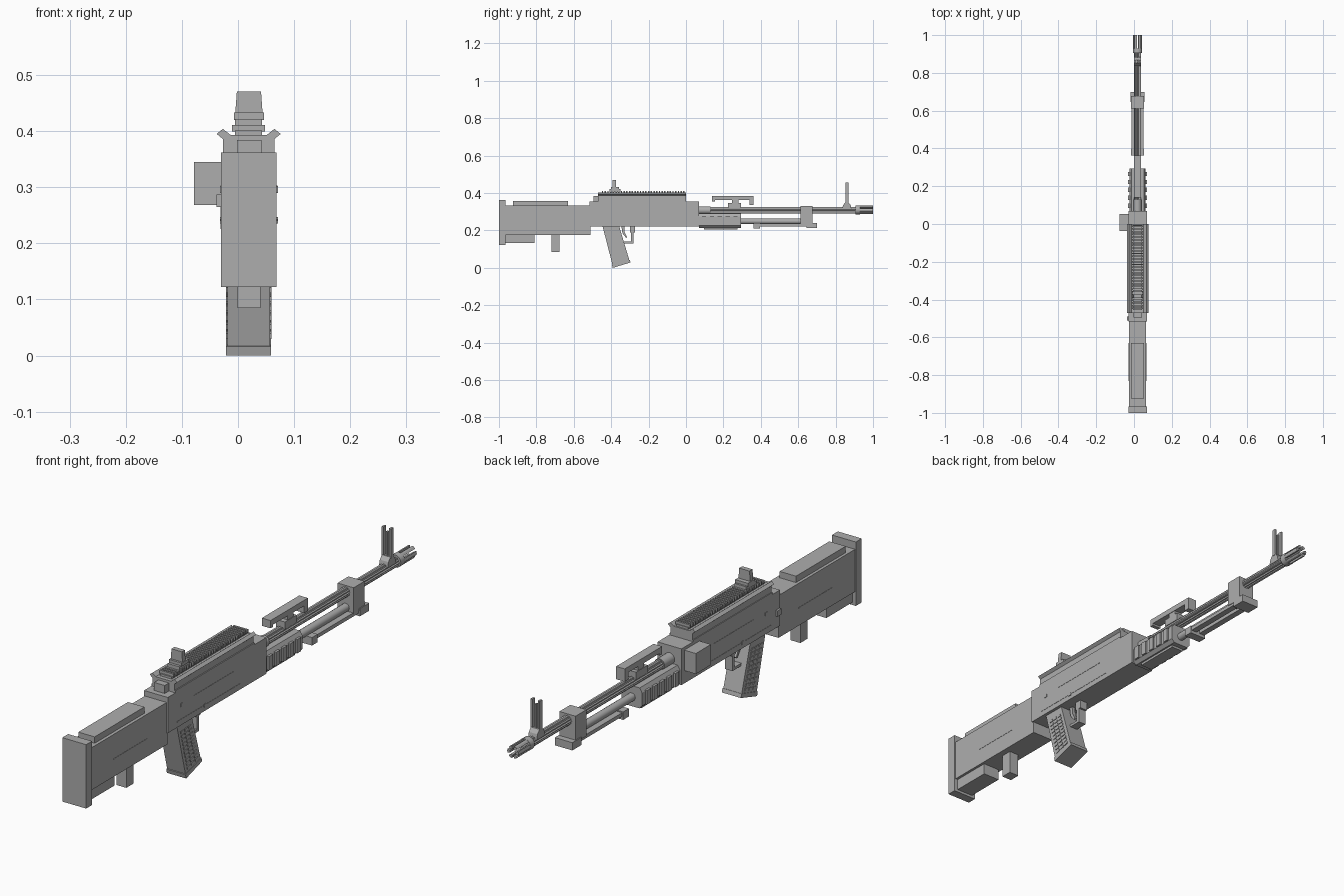
import bpy, bmesh, math

CX = 0.019  # centre line of the long body
grey = bpy.data.materials.new("gunmetal_grey")
grey.diffuse_color = (0.42, 0.42, 0.42, 1)


def finish(name, bm):
    bmesh.ops.recalc_face_normals(bm, faces=bm.faces)
    me = bpy.data.meshes.new(name)
    bm.to_mesh(me)
    bm.free()
    me.materials.append(grey)
    ob = bpy.data.objects.new(name, me)
    bpy.context.collection.objects.link(ob)
    return ob


def add_prism(bm, pts, a, b, axis):
    """Extrude a profile from a to b; profile is (y,z) for axis x, (x,z) for axis y."""
    def place(p, t):
        return (t, p[0], p[1]) if axis == "x" else (p[0], t, p[1])
    lo = [bm.verts.new(place(p, a)) for p in pts]
    hi = [bm.verts.new(place(p, b)) for p in pts]
    bm.faces.new(lo)
    bm.faces.new(hi[::-1])
    n = len(pts)
    for i in range(n):
        j = (i + 1) % n
        bm.faces.new((lo[i], hi[i], hi[j], lo[j]))


def prism(name, pts, a, b, axis="x"):
    bm = bmesh.new()
    add_prism(bm, pts, a, b, axis)
    return finish(name, bm)


def boxes(name, *bounds):
    """One object made of boxes given as (x0, x1, y0, y1, z0, z1)."""
    bm = bmesh.new()
    for x0, x1, y0, y1, z0, z1 in bounds:
        add_prism(bm, [(y0, z0), (y1, z0), (y1, z1), (y0, z1)], x0, x1, "x")
    return finish(name, bm)


def ring(r, z, n, r2=None):
    r2 = r2 or r
    return [(CX + (r2 if i % 2 else r) * math.cos(2 * math.pi * i / n),
             z + (r2 if i % 2 else r) * math.sin(2 * math.pi * i / n)) for i in range(n)]


# Stock
boxes("butt_plate", (-0.03, 0.069, -1, -0.965, 0.122, 0.362))
boxes("stock", (-0.027, 0.064, -0.965, -0.51, 0.175, 0.334))
prism("cheek_pad", [(-0.925, 0.33), (-0.63, 0.33), (-0.63, 0.358), (-0.925, 0.358)], -0.016, 0.052)
boxes("stock_lower_pad", (-0.016, 0.054, -0.965, -0.81, 0.132, 0.178))
boxes("stock_peg", (-0.001, 0.04, -0.72, -0.677, 0.085, 0.178))

# Receiver
prism("receiver", [(-0.515, 0.22), (0.07, 0.22), (0.07, 0.356), (0, 0.356), (0, 0.362),
                   (-0.47, 0.362), (-0.47, 0.354), (-0.515, 0.354)], -0.03, 0.069)
boxes("receiver_rear_block", (-0.002, 0.042, -0.495, -0.465, 0.35, 0.384))
prism("top_cover", [(-0.027, 0.355), (0.065, 0.355), (0.065, 0.386), (0.076, 0.395), (0.065, 0.404),
                    (0.051, 0.393), (-0.013, 0.393), (-0.027, 0.404), (-0.038, 0.395), (-0.027, 0.386)],
      -0.47, 0, "y")
boxes("feed_box", (-0.078, -0.028, -0.037, 0.053, 0.268, 0.345))
boxes("side_tab", (-0.038, -0.028, -0.512, -0.49, 0.265, 0.287))
boxes("side_pins", *[(-0.032, 0.071, y, y + 0.014, z, z + 0.012)
                     for y, z in ((-0.44, 0.29), (-0.3, 0.235))])
boxes("side_grooves", (-0.031, 0.07, -0.36, -0.12, 0.3, 0.303),
      (-0.031, 0.07, -0.46, -0.08, 0.24, 0.243),
      (-0.028, 0.065, -0.83, -0.63, 0.24, 0.243))

# Ridged top rail
boxes("rail_base", (-0.005, 0.043, -0.455, -0.005, 0.39, 0.401))
boxes("rail_ridges", *[(-0.011, 0.048, -0.45 + i * 0.0145, -0.4425 + i * 0.0145, 0.399, 0.411)
                       for i in range(31)])

# Rear sight
boxes("rear_sight_base", (-0.005, 0.043, -0.41, -0.35, 0.405, 0.422),
      (-0.007, 0.046, -0.4, -0.357, 0.42, 0.433))
prism("rear_sight_blade", [(-0.005, 0.43), (0.044, 0.43), (0.041, 0.471), (-0.002, 0.471)],
      -0.392, -0.374, "y")

# Pistol grip: slanted body, foot plate and rows of raised studs
def grip_point(u, v):
    """u runs back to front, v runs top to bottom along the slanted side."""
    top = (-0.446 + 0.089 * u, 0.222)
    low = (-0.39 + 0.09 * u, 0.004 + 0.027 * u)
    return tuple(top[k] + (low[k] - top[k]) * v for k in (0, 1))


def grip_quad(u0, u1, v0, v1):
    return [grip_point(u0, v0), grip_point(u1, v0), grip_point(u1, v1), grip_point(u0, v1)]


prism("pistol_grip", grip_quad(0, 1, 0, 0.97), -0.019, 0.057)
prism("grip_foot", grip_quad(-0.03, 1.03, 0.94, 1.015), -0.021, 0.059)
bm = bmesh.new()
for r in range(10):
    for c in range(3):
        u, v = 0.14 + 0.26 * c, 0.16 + 0.077 * r
        add_prism(bm, grip_quad(u, u + 0.19, v, v + 0.045), -0.0215, 0.0595, "x")
finish("grip_studs", bm)

# Trigger and guard
boxes("trigger_guard", (0.003, 0.035, -0.345, -0.28, 0.13, 0.14),
      (0.003, 0.035, -0.293, -0.28, 0.13, 0.19), (0.003, 0.035, -0.3, -0.272, 0.188, 0.222))
prism("trigger", [(-0.345, 0.222), (-0.33, 0.222), (-0.328, 0.19), (-0.315, 0.165),
                  (-0.32, 0.16), (-0.34, 0.185)], 0.012, 0.026)

# Handguard with upright ribs
prism("handguard", [(-0.012, 0.214), (0.05, 0.214), (0.062, 0.226), (0.062, 0.275), (0.052, 0.291),
                    (-0.014, 0.291), (-0.024, 0.275), (-0.024, 0.226)], 0.07, 0.295, "y")
boxes("handguard_ribs", *[(-0.031, 0.069, 0.085 + i * 0.042, 0.108 + i * 0.042, 0.226, 0.278)
                          for i in range(5)])
boxes("handguard_floor", (-0.006, 0.044, 0.095, 0.275, 0.205, 0.216))

# Barrel and gas tube
prism("barrel", ring(0.0185, 0.308, 24, 0.015), 0.06, 0.92, "y")
prism("gas_tube", ring(0.015, 0.249, 16), 0.28, 0.62, "y")
prism("barrel_collar", ring(0.021, 0.308, 16), 0.07, 0.13, "y")

# Open pronged muzzle
prism("muzzle_collar", ring(0.024, 0.31, 16), 0.905, 0.93, "y")
bm = bmesh.new()
for i in range(6):
    a = math.pi / 3 * i
    pts = [(CX + r * math.cos(a + d), 0.31 + r * math.sin(a + d))
           for r, d in ((0.012, -0.3), (0.023, -0.33), (0.024, 0), (0.023, 0.33), (0.012, 0.3))]
    add_prism(bm, pts, 0.925, 1.0, "y")
finish("muzzle_prongs", bm)

# Gas block and folded support under the barrel
boxes("gas_block", (-0.015, 0.052, 0.612, 0.677, 0.232, 0.331))
boxes("support_hinge", (-0.018, 0.055, 0.645, 0.7, 0.212, 0.241))
boxes("support_legs", (-0.012, 0.012, 0.38, 0.66, 0.222, 0.236),
      (0.026, 0.05, 0.38, 0.66, 0.222, 0.236))
boxes("support_foot", (-0.016, 0.054, 0.362, 0.396, 0.21, 0.24))

# Carry handle
boxes("carry_handle", (0.001, 0.037, 0.14, 0.362, 0.363, 0.384),
      (0.001, 0.037, 0.34, 0.362, 0.336, 0.384), (0.001, 0.037, 0.14, 0.155, 0.355, 0.384),
      (0.003, 0.035, 0.245, 0.28, 0.34, 0.365), (0.001, 0.037, 0.225, 0.295, 0.318, 0.346))

# Front sight with three posts
prism("front_sight_base", [(0.835, 0.315), (0.885, 0.315), (0.88, 0.336), (0.868, 0.35),
                           (0.852, 0.35), (0.84, 0.336)], 0.001, 0.037)
boxes("front_sight_posts", (0.0, 0.008, 0.853, 0.868, 0.345, 0.456),
      (0.03, 0.038, 0.853, 0.868, 0.345, 0.456), (0.0155, 0.0225, 0.856, 0.865, 0.345, 0.44))

# Soften only the round tube
for name in ("gas_tube", "barrel_collar", "muzzle_collar"):
    ob = bpy.data.objects[name]
    bpy.context.view_layer.objects.active = ob
    bpy.ops.object.select_all(action="DESELECT")
    ob.select_set(True)
    bpy.ops.object.shade_smooth_by_angle()
